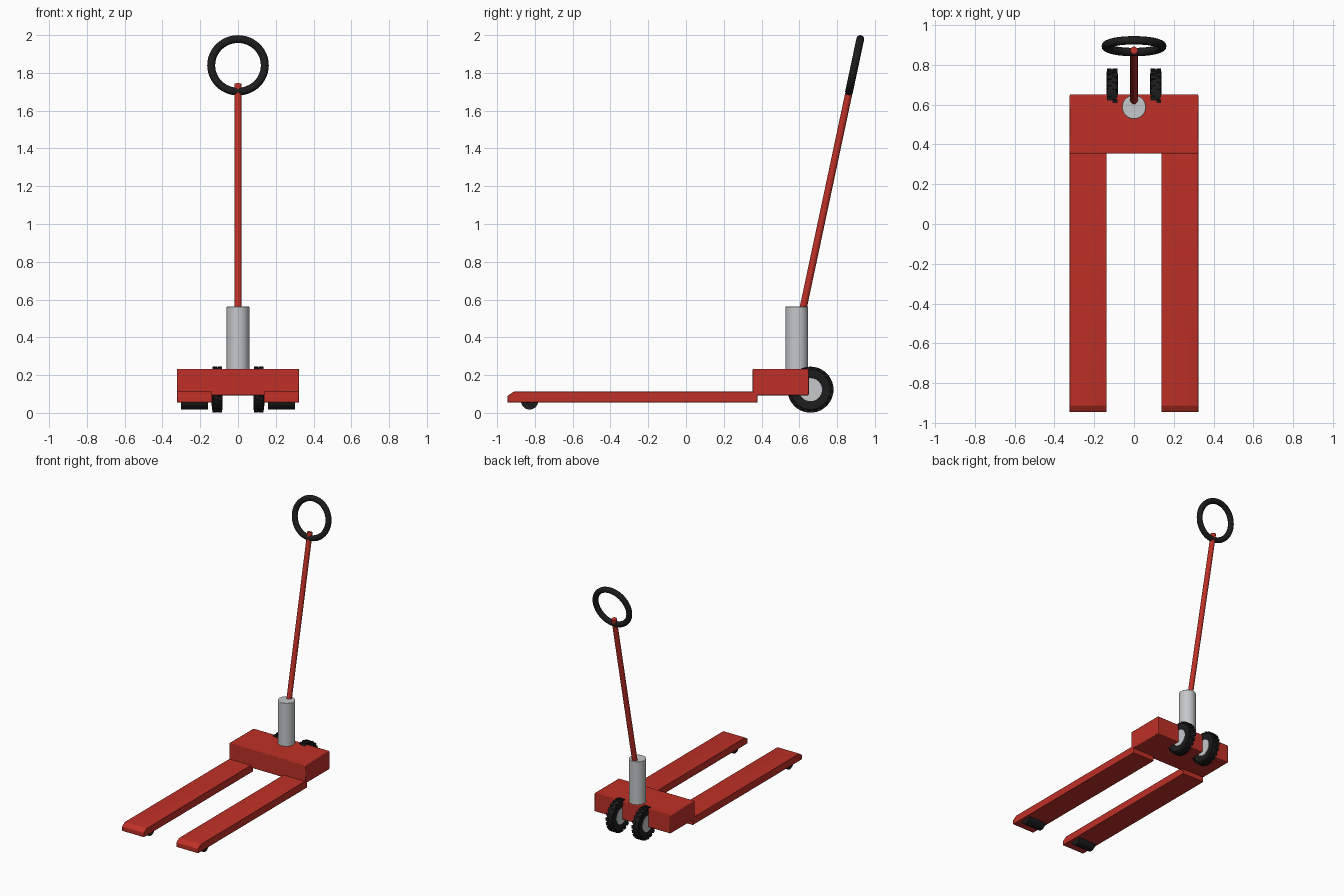
import bpy, bmesh, math
from mathutils import Vector, Matrix

if "Cube" in bpy.data.objects:
    bpy.data.objects.remove(bpy.data.objects["Cube"])


def material(name, rgb):
    m = bpy.data.materials.new(name)
    m.diffuse_color = (*rgb, 1)
    m.use_nodes = True
    m.node_tree.nodes["Principled BSDF"].inputs["Base Color"].default_value = m.diffuse_color
    return m


RED = material("red paint", (0.52, 0.03, 0.02))
GREY = material("grey metal", (0.56, 0.57, 0.58))
BLACK = material("black rubber", (0.012, 0.012, 0.013))


def finish(name, bm, mat, bevel=0, smooth=True):
    bmesh.ops.recalc_face_normals(bm, faces=bm.faces)
    me = bpy.data.meshes.new(name)
    bm.to_mesh(me)
    bm.free()
    me.materials.append(mat)
    ob = bpy.data.objects.new(name, me)
    bpy.context.collection.objects.link(ob)
    if bevel:
        mod = ob.modifiers.new("soft edges", 'BEVEL')
        mod.width, mod.segments = bevel, 2
    if smooth:
        bpy.ops.object.select_all(action='DESELECT')
        ob.select_set(True)
        bpy.context.view_layer.objects.active = ob
        bpy.ops.object.shade_smooth_by_angle(angle=math.radians(35))
    return ob


def rod(name, a, b, r, mat, segs=32, bevel=0):
    a, b = Vector(a), Vector(b)
    d = b - a
    mtx = Matrix.Translation((a + b) / 2) @ d.to_track_quat('Z', 'Y').to_matrix().to_4x4()
    bm = bmesh.new()
    bmesh.ops.create_cone(bm, cap_ends=True, segments=segs, radius1=r, radius2=r,
                          depth=d.length, matrix=mtx)
    return finish(name, bm, mat, bevel)


def lathe(bm, profile, segs, mtx):
    """Revolve a closed (radius, height) outline around local z."""
    rings = []
    for i in range(segs):
        t = 2 * math.pi * i / segs
        rings.append([bm.verts.new(mtx @ Vector((r * math.cos(t), r * math.sin(t), h)))
                      for r, h in profile])
    n = len(profile)
    for i in range(segs):
        p, q = rings[i], rings[(i + 1) % segs]
        for j in range(n):
            k = (j + 1) % n
            bm.faces.new((p[j], q[j], q[k], p[k]))


def box(bm, lo, hi, mtx=Matrix()):
    lo, hi = Vector(lo), Vector(hi)
    m = mtx @ Matrix.Translation((lo + hi) / 2) @ Matrix.Diagonal((*(hi - lo), 1))
    bmesh.ops.create_cube(bm, size=1, matrix=m)


# main body block
bm = bmesh.new()
box(bm, (-0.323, 0.353, 0.093), (0.323, 0.65, 0.233))
finish("body", bm, RED, 0.005)

# lever geometry: leans back from the pump cylinder
TILT = math.radians(12)
BASE = Vector((0, 0.622, 0.563))
LEAN = Vector((0, math.sin(TILT), math.cos(TILT)))

rod("pump_cylinder", (0, 0.587, 0.2), (0, 0.587, 0.563), 0.06, GREY, 32, 0.003)
rod("lever", BASE - LEAN * 0.06, BASE + LEAN * 1.205, 0.019, RED, 20)

# ring grip in the plane of the lever
bm = bmesh.new()
grip = [(0.142 + 0.021 * math.cos(a), 0.021 * math.sin(a))
        for a in (2 * math.pi * i / 14 for i in range(14))]
centre = Matrix.Translation((0, 0.893, 1.84))
lathe(bm, grip, 48, centre @ Matrix.Rotation(math.pi / 2 - TILT, 4, 'X'))
finish("ring_grip", bm, BLACK)

FORK = [(-0.945, 0.055), (0.378, 0.055), (0.378, 0.112), (-0.912, 0.112), (-0.945, 0.09)]
TYRE = [(0.058, -0.022), (0.085, -0.029), (0.105, -0.028), (0.115, -0.02), (0.117, 0),
        (0.115, 0.02), (0.105, 0.028), (0.085, 0.029), (0.058, 0.022)]

for side, label in ((-1, "left"), (1, "right")):
    # fork with a sloped tip
    bm = bmesh.new()
    face = bm.faces.new([bm.verts.new((side * 0.137, y, z)) for y, z in FORK])
    ext = bmesh.ops.extrude_face_region(bm, geom=[face])
    bmesh.ops.translate(bm, vec=(side * 0.186, 0, 0),
                        verts=[v for v in ext["geom"] if isinstance(v, bmesh.types.BMVert)])
    finish(label + "_fork", bm, RED, 0.003)

    # load roller under the fork tip
    rod(label + "_roller", (side * 0.159, -0.828, 0.064), (side * 0.302, -0.828, 0.064),
        0.046, BLACK, 28)

    # steering wheel: tyre, tread blocks and hub
    x = side * 0.11
    axle = Matrix.Translation((x, 0.659, 0.123)) @ Matrix.Rotation(math.pi / 2, 4, 'Y')
    bm = bmesh.new()
    lathe(bm, TYRE, 40, axle)
    finish(label + "_tyre", bm, BLACK)

    bm = bmesh.new()
    for i in range(20):
        for s in (-1, 1):
            turn = axle @ Matrix.Rotation(2 * math.pi * (i + 0.25 * s) / 20, 4, 'Z')
            h = sorted((s * 0.002, s * 0.026))
            box(bm, (0.108, -0.011, h[0]), (0.1215, 0.011, h[1]), turn)
    finish(label + "_tread", bm, BLACK, smooth=False)

    rod(label + "_hub", (x - 0.025, 0.659, 0.123), (x + 0.025, 0.659, 0.123), 0.061, GREY, 32)
